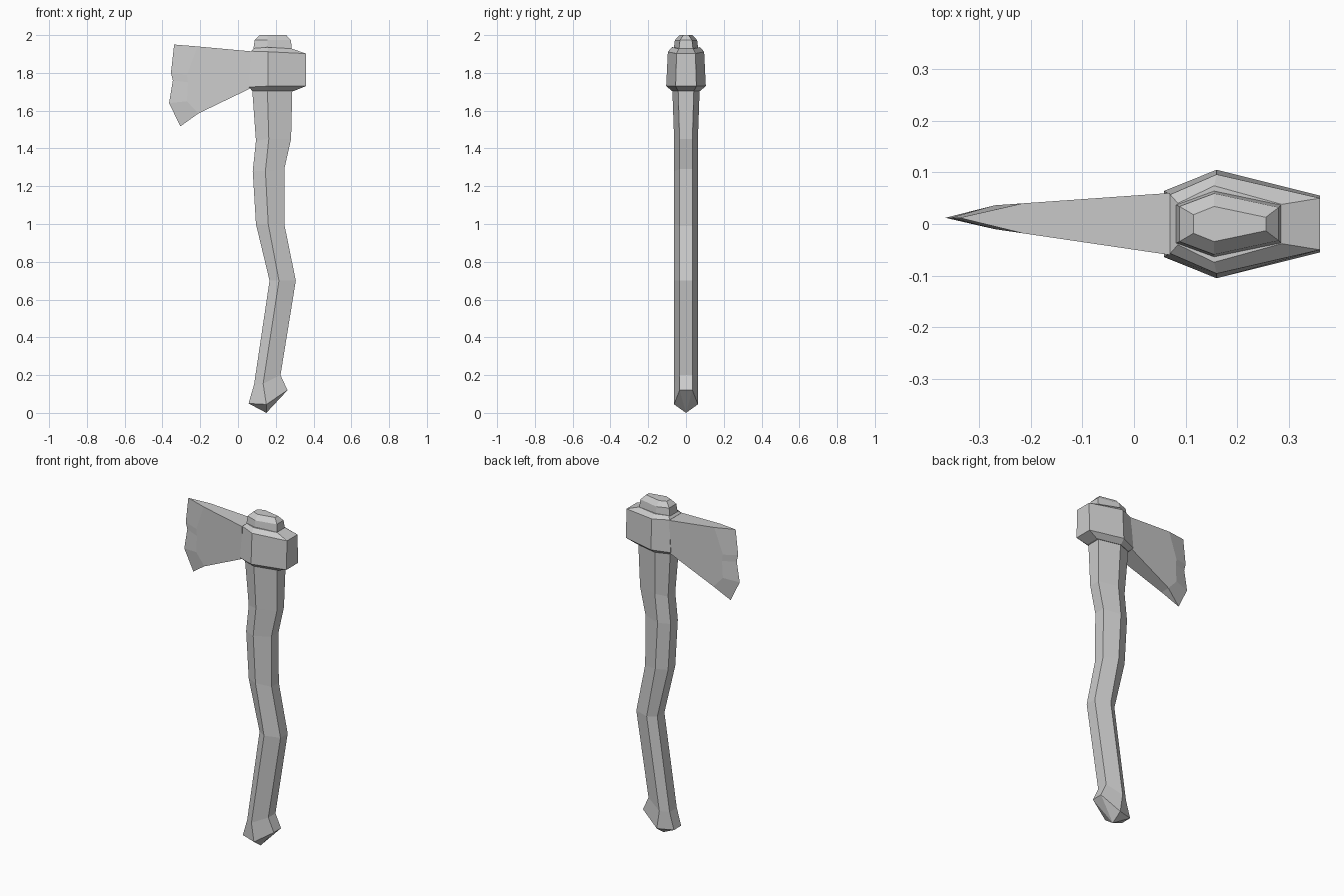
import bpy, bmesh

if "Cube" in bpy.data.objects:
    bpy.data.objects.remove(bpy.data.objects["Cube"])


def finish(name, bm):
    bmesh.ops.recalc_face_normals(bm, faces=bm.faces)
    mesh = bpy.data.meshes.new(name)
    bm.to_mesh(mesh)
    bm.free()
    obj = bpy.data.objects.new(name, mesh)
    bpy.context.collection.objects.link(obj)
    return obj


def hex_ring(bm, left, mid, right):
    """Six-sided ring mirrored in y; each corner pair is (x, half width, z)."""
    half = [left, mid, right]
    pts = [(x, -y, z) for x, y, z in half] + [(x, y, z) for x, y, z in reversed(half)]
    return [bm.verts.new(p) for p in pts]


def loft(name, rings, tip=None):
    bm = bmesh.new()
    loops = [hex_ring(bm, *r) for r in rings]
    for a, b in zip(loops, loops[1:]):
        for i in range(6):
            j = (i + 1) % 6
            bm.faces.new((a[i], a[j], b[j], b[i]))
    if tip:
        t = bm.verts.new(tip)
        for i in range(6):
            bm.faces.new((loops[0][i], loops[0][(i + 1) % 6], t))
    else:
        bm.faces.new(loops[0])
    bm.faces.new(loops[-1])
    return finish(name, bm)


# Crooked handle with pointed butt: (x, z) of left, middle and right corners
stations = [
    ((0.056, 0.05), (0.15, 0.045), (0.262, 0.12)),
    ((0.085, 0.15), (0.133, 0.155), (0.225, 0.20)),
    ((0.167, 0.70), (0.217, 0.70), (0.306, 0.70)),
    ((0.095, 1.00), (0.160, 1.00), (0.247, 0.99)),
    ((0.078, 1.28), (0.145, 1.28), (0.245, 1.29)),
    ((0.095, 1.44), (0.163, 1.45), (0.281, 1.45)),
    ((0.074, 1.73), (0.155, 1.73), (0.288, 1.73)),
]
handle_rings = []
for i, (l, m, r) in enumerate(stations):
    wide = 0.073 if i == 6 else 0.063
    side = 0.042 if i == 6 else 0.034
    handle_rings.append([(l[0], side, l[1]), (m[0], wide, m[1]), (r[0], side, r[1])])
loft("handle", handle_rings, tip=(0.15, 0, 0))

# Collar of the head, bevelled above and below
loft("head_collar", [
    [(0.075, 0.045, 1.705), (0.155, 0.075, 1.705), (0.298, 0.042, 1.705)],
    [(0.058, 0.064, 1.725), (0.160, 0.105, 1.730), (0.360, 0.055, 1.730)],
    [(0.070, 0.057, 1.915), (0.160, 0.096, 1.912), (0.360, 0.050, 1.902)],
    [(0.085, 0.040, 1.930), (0.155, 0.074, 1.936), (0.286, 0.038, 1.928)],
])

# Handle end showing above the collar
loft("handle_top", [
    [(0.080, 0.038, 1.915), (0.155, 0.066, 1.915), (0.286, 0.038, 1.915)],
    [(0.088, 0.034, 1.973), (0.155, 0.059, 1.973), (0.280, 0.032, 1.973)],
    [(0.115, 0.018, 2.000), (0.155, 0.034, 2.000), (0.255, 0.013, 2.000)],
])

# Blade: two cheeks tapering to a chipped cutting edge
cheek = [(-0.215, 1.94), (-0.27, 1.79), (-0.265, 1.75), (-0.27, 1.65), (-0.21, 1.585)]
edge = [(-0.338, 1.95), (-0.355, 1.80), (-0.345, 1.76), (-0.365, 1.64), (-0.305, 1.517)]
root = [(0.07, 1.72), (0.07, 1.914)]
bm = bmesh.new()
edge_verts = [bm.verts.new((x, 0.012, z)) for x, z in edge]
sides = []
for s in (-1, 1):
    verts = []
    for x, z in cheek + root:
        t = (0.07 - x) / 0.285
        verts.append(bm.verts.new((x, 0.011 * t + s * (0.06 - 0.031 * t), z)))
    bm.faces.new(verts)
    for i in range(4):
        bm.faces.new((verts[i], verts[i + 1], edge_verts[i + 1], edge_verts[i]))
    sides.append(verts)
f, b = sides
for i, j in ((4, 5), (5, 6), (6, 0)):
    bm.faces.new((f[i], f[j], b[j], b[i]))
bm.faces.new((f[0], b[0], edge_verts[0]))
bm.faces.new((f[4], b[4], edge_verts[4]))
finish("blade", bm)
